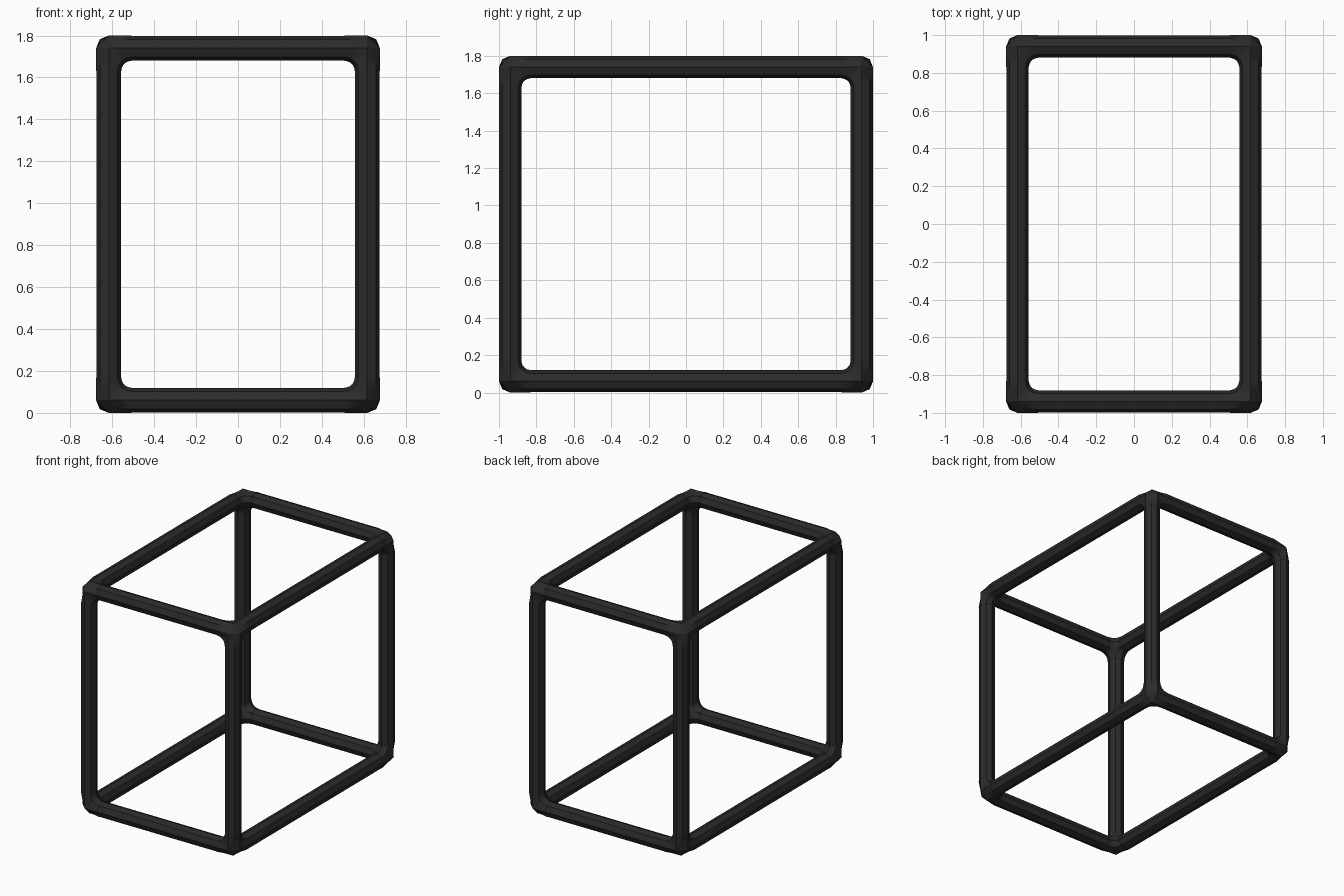
import bpy, bmesh, math
from itertools import product
from mathutils import Vector

if "Cube" in bpy.data.objects:
    bpy.data.objects.remove(bpy.data.objects["Cube"])

HALF = Vector((0.677, 1.0, 0.9))      # half size of the whole frame
R = 0.0605                            # joint radius
BAR_R = 0.059                         # tube radius
REACH = 0.108                         # joint arm length from its centre
STEPS = 4                             # segments along each fillet
CENTRE = HALF - Vector((R, R, R))     # joint centre in one octant

black = bpy.data.materials.new("matte_black")
black.use_nodes = True
colour = (0.024, 0.024, 0.024, 1)
black.diffuse_color = colour
bsdf = black.node_tree.nodes["Principled BSDF"]
bsdf.inputs["Base Color"].default_value = colour
bsdf.inputs["Roughness"].default_value = 0.7


def finish(bm, name):
    bmesh.ops.remove_doubles(bm, verts=bm.verts, dist=0.0002)
    bmesh.ops.recalc_face_normals(bm, faces=bm.faces)
    mesh = bpy.data.meshes.new(name)
    bm.to_mesh(mesh)
    bm.free()
    mesh.materials.append(black)
    ob = bpy.data.objects.new(name, mesh)
    bpy.context.collection.objects.link(ob)
    bpy.context.view_layer.objects.active = ob
    bpy.ops.object.select_all(action="DESELECT")
    ob.select_set(True)
    bpy.ops.object.shade_smooth_by_angle(angle=math.radians(28))
    return ob


def octagon(k, radius):
    a = k * math.pi / 4
    return radius * math.cos(a), radius * math.sin(a)


def arm_path(k):
    """Points from the open end of the arm along -x to the joint middle."""
    u, v = octagon(k, R)
    start = Vector((-REACH, u, v))
    inner_u, inner_v = u < -0.001, v < -0.001
    if not (inner_u or inner_v):
        # Outer side runs straight to the edge of the corner facet
        end = Vector((0, R, 0)) if k == 0 else Vector((0, 0, R))
        if k == 1:
            end = Vector((0, R / 2, R / 2))
        return [start.lerp(end, i / STEPS) for i in range(STEPS + 1)]
    # Inner side follows a concave fillet into the neighbouring arms
    pivot = Vector((-REACH, -REACH if inner_u else u, -REACH if inner_v else v))
    s = start - pivot
    e = Vector((1, inner_u, inner_v)).normalized()
    sn = s.normalized()
    return [pivot + s.length * sn.slerp(e, i / STEPS) for i in range(STEPS + 1)]


def joint(name, signs):
    bm = bmesh.new()
    paths = [arm_path(k) for k in range(8)]

    def place(p, turn):
        q = [p[(i - turn) % 3] for i in range(3)]
        return bm.verts.new([(q[i] + CENTRE[i]) * signs[i] for i in range(3)])

    for turn in range(3):
        grid = [[place(p, turn) for p in path] for path in paths]
        for k in range(8):
            a, b = grid[k], grid[(k + 1) % 8]
            for i in range(STEPS):
                bm.faces.new((a[i], b[i], b[i + 1], a[i + 1]))
        bm.faces.new([g[0] for g in grid])      # end cap
    # Slanted outer facet of the corner
    tips = []
    for turn in range(3):
        tips.append(place(Vector((0, R, 0)), turn))
        tips.append(place(Vector((0, R / 2, R / 2)), turn))
    bm.faces.new(tips)
    finish(bm, name)


def bar(name, axis, s1, s2):
    bm = bmesh.new()
    length = CENTRE[axis] - REACH + 0.005
    rings = []
    for end in (-length, length):
        ring = []
        for k in range(8):
            u, v = octagon(k, BAR_R)
            p = [0, 0, 0]
            p[axis] = end
            p[(axis + 1) % 3] = s1 * CENTRE[(axis + 1) % 3] + u
            p[(axis + 2) % 3] = s2 * CENTRE[(axis + 2) % 3] + v
            ring.append(bm.verts.new(p))
        rings.append(ring)
        bm.faces.new(ring)
    for k in range(8):
        n = (k + 1) % 8
        bm.faces.new((rings[0][k], rings[0][n], rings[1][n], rings[1][k]))
    return finish(bm, name)


# Eight corner joints
for signs in product((-1, 1), repeat=3):
    label = "_".join(("left" if signs[0] > 0 else "right",
                      "back" if signs[1] > 0 else "front",
                      "top" if signs[2] > 0 else "bottom"))
    joint("corner_joint_" + label, signs)

# Twelve tubes
for axis, kind in enumerate(("cross_bar", "side_bar", "upright_post")):
    for n, (s1, s2) in enumerate(product((-1, 1), repeat=2)):
        bar(f"{kind}_{n + 1}", axis, s1, s2)

# Stand the frame on the ground
for ob in bpy.context.scene.objects:
    if ob.type == "MESH" and ob.name.startswith(("corner_joint", "cross_bar", "side_bar", "upright_post")):
        ob.location.z = HALF.z
